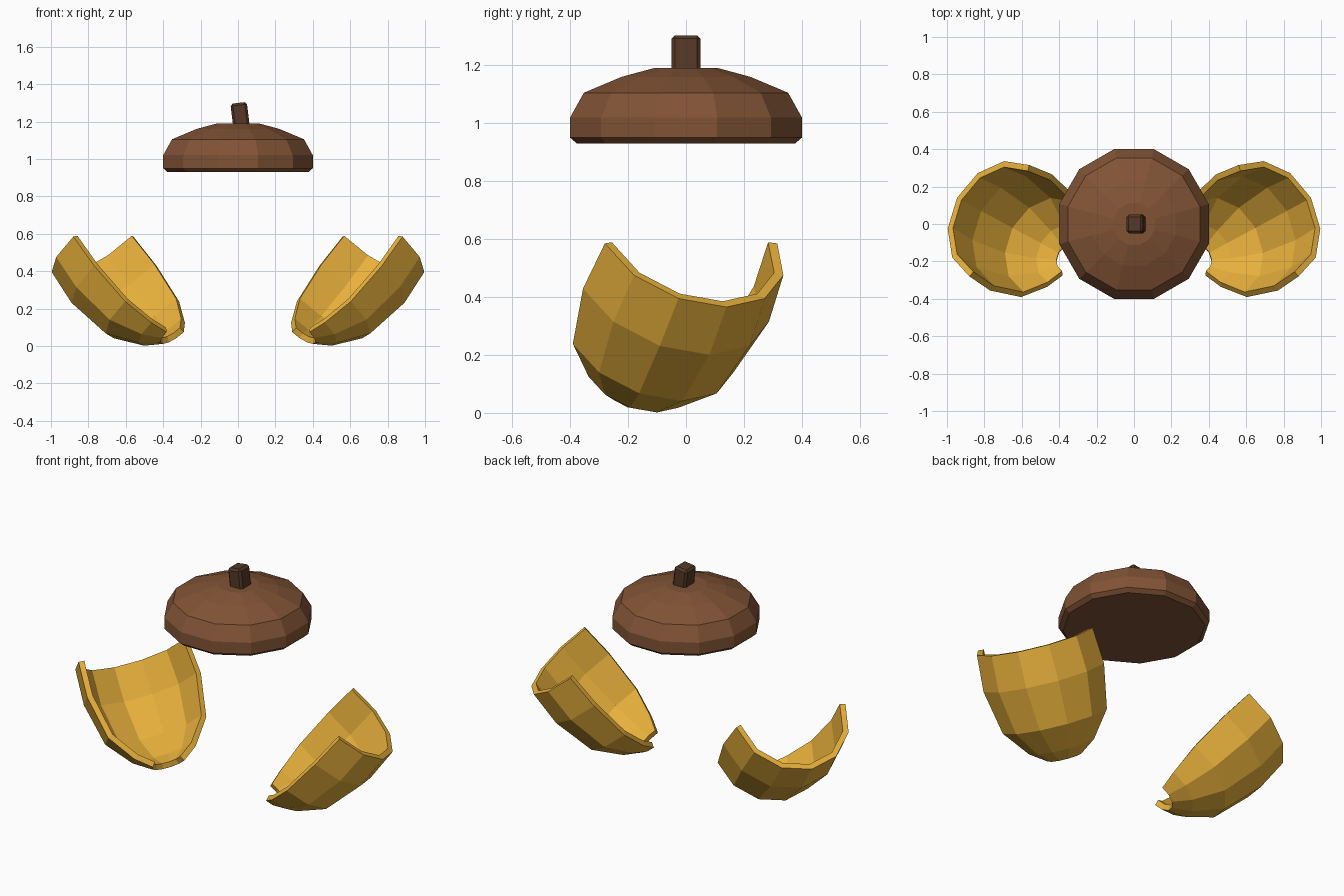
import bpy, math
from mathutils import Matrix, Vector

if "Cube" in bpy.data.objects:
    bpy.data.objects.remove(bpy.data.objects["Cube"])


def material(name, rgb):
    m = bpy.data.materials.new(name)
    m.diffuse_color = (*rgb, 1)
    m.use_nodes = True
    m.node_tree.nodes["Principled BSDF"].inputs["Base Color"].default_value = m.diffuse_color
    return m


gold = material("shell_gold", (0.81, 0.44, 0.045))
brown = material("cap_brown", (0.22, 0.087, 0.036))
dark = material("stem_brown", (0.09, 0.04, 0.02))


def make_object(name, verts, faces, mat):
    me = bpy.data.meshes.new(name)
    me.from_pydata(verts, [], faces)
    me.materials.append(mat)
    ob = bpy.data.objects.new(name, me)
    bpy.context.collection.objects.link(ob)
    return ob


def lathe(profile, count, start):
    """Rings of `count` points, 30 degrees apart, for each (radius, z)."""
    return [(r * math.cos(a), r * math.sin(a), z) for r, z in profile
            for a in (math.radians(start + 30 * i) for i in range(count))]


# Cap: twelve-sided dome, closed flat top and bottom
cap_profile = [(0.39, 0.93), (0.414, 0.95), (0.414, 1.02),
               (0.365, 1.105), (0.23, 1.16), (0.115, 1.19)]
n, rings = 12, len(cap_profile)
faces = [(k * n + i, k * n + (i + 1) % n, (k + 1) * n + (i + 1) % n, (k + 1) * n + i)
         for k in range(rings - 1) for i in range(n)]
faces += [tuple(range(n))[::-1], tuple(range((rings - 1) * n, rings * n))]
make_object("cap", lathe(cap_profile, n, 15), faces, brown)

# Stem: slightly leaning bevelled block
bpy.ops.mesh.primitive_cube_add(size=1, location=(0.011, 0, 1.235),
                                rotation=(0, math.radians(-7), 0))
stem = bpy.context.object
stem.name = "stem"
stem.scale = (0.088, 0.10, 0.13)
bpy.ops.object.transform_apply(location=False, rotation=False, scale=True)
stem.data.materials.append(dark)
bevel = stem.modifiers.new("bevel", 'BEVEL')
bevel.width, bevel.segments = 0.012, 1

# Half shells: half-lathed cup, tilted outward, turned, and mirrored
shell_profile = [(0.338, 0), (0.352, -0.205), (0.304, -0.456),
                 (0.19, -0.605), (0.097, -0.672)]
n = 7
shell_faces = [(k * n + i, (k + 1) * n + i, (k + 1) * n + i + 1, k * n + i + 1)
               for k in range(len(shell_profile) - 1) for i in range(n - 1)]
pose = (Matrix.Translation((0.72, 0.0175, 0.585))
        @ Matrix.Rotation(math.radians(28.3), 4, 'Z')
        @ Matrix.Rotation(math.radians(40.5), 4, 'Y'))
for name, side in (("right_shell", 1), ("left_shell", -1)):
    verts = [pose @ Vector(v) for v in lathe(shell_profile, n, -90)]
    verts = [(v.x * side, v.y, v.z) for v in verts]
    ob = make_object(name, verts, [f[::side] for f in shell_faces], gold)
    wall = ob.modifiers.new("wall", 'SOLIDIFY')
    wall.thickness, wall.offset = 0.033, -1
